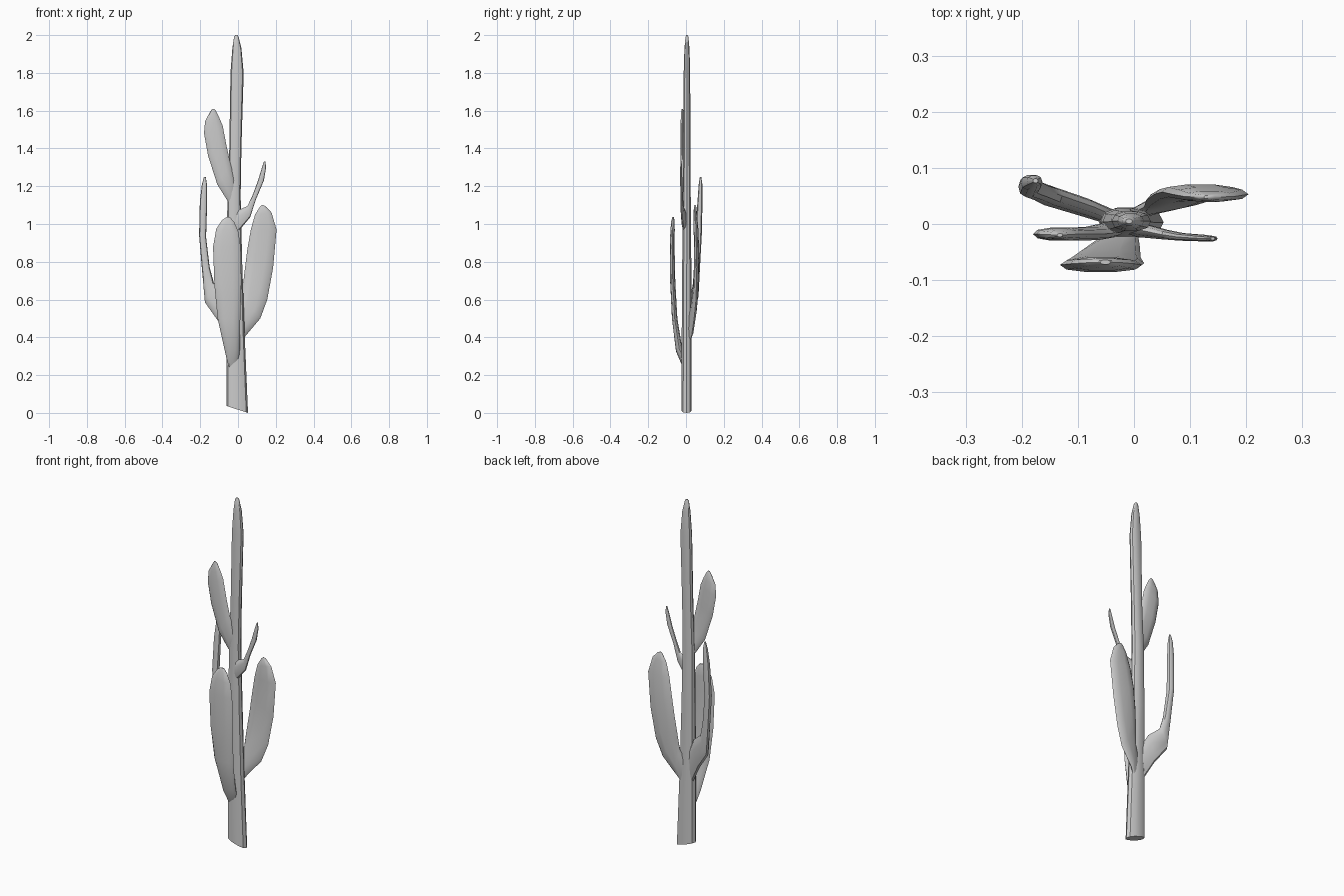
import bpy, bmesh, math

SIDES = 10


def loft(name, rings):
    """Skin squashed oval rings: (left x, left z, right x, right z, centre y, half depth)."""
    bm = bmesh.new()
    loops = []
    for xl, zl, xr, zr, y, d in rings:
        loop = []
        for i in range(SIDES):
            a = 2 * math.pi * i / SIDES
            c, s = math.cos(a), math.sin(a)
            t = 0.5 + 0.5 * math.copysign(abs(c) ** 0.85, c)
            dy = d * math.copysign(abs(s) ** 0.85, s)
            loop.append(bm.verts.new((xl + (xr - xl) * t, y + dy, zl + (zr - zl) * t)))
        loops.append(loop)
    for a, b in zip(loops, loops[1:]):
        for i in range(SIDES):
            j = (i + 1) % SIDES
            bm.faces.new((a[i], a[j], b[j], b[i]))
    bm.faces.new(loops[0][::-1])
    bm.faces.new(loops[-1])
    bmesh.ops.recalc_face_normals(bm, faces=bm.faces)
    mesh = bpy.data.meshes.new(name)
    bm.to_mesh(mesh)
    bm.free()
    ob = bpy.data.objects.new(name, mesh)
    bpy.context.collection.objects.link(ob)
    bpy.context.view_layer.objects.active = ob
    ob.select_set(True)
    bpy.ops.object.shade_smooth_by_angle(angle=math.radians(40))
    ob.select_set(False)
    return ob


# Tall central stem with a slanted cut base
loft("stem", [
    (-.062, .037, .053, 0, .003, .028),
    (-.062, .40, .036, .40, .003, .027),
    (-.060, .80, .022, .80, .004, .025),
    (-.056, 1.15, .014, 1.15, .004, .022),
    (-.046, 1.40, .018, 1.40, .004, .020),
    (-.040, 1.80, .030, 1.80, .005, .018),
    (-.030, 1.93, .018, 1.93, .005, .014),
    (-.021, 1.99, .003, 1.99, .005, .008),
    (-.015, 2.0, -.003, 2.0, .005, .004),
])

# Broad pad on the front
loft("front_pad", [
    (-.050, .24, .005, .28, -.010, .012),
    (-.068, .32, .010, .34, -.036, .018),
    (-.108, .50, .012, .50, -.060, .015),
    (-.125, .68, .018, .70, -.070, .014),
    (-.132, .88, .014, .88, -.073, .013),
    (-.115, .975, .002, .96, -.071, .012),
    (-.085, 1.02, -.020, 1.01, -.069, .009),
    (-.060, 1.037, -.042, 1.035, -.068, .004),
])

# Broad pad on the right
loft("right_pad", [
    (-.020, .48, .010, .36, .012, .012),
    (.018, .56, .042, .41, .030, .014),
    (.022, .64, .118, .50, .043, .015),
    (.036, .76, .155, .60, .053, .014),
    (.050, .87, .186, .77, .057, .014),
    (.068, .97, .204, .97, .053, .013),
    (.090, 1.05, .178, 1.06, .049, .010),
    (.115, 1.09, .145, 1.095, .048, .006),
    (.125, 1.10, .133, 1.10, .048, .003),
])

# Bent slim arm on the left
loft("left_arm", [
    (-.050, .38, -.030, .56, .012, .014),
    (-.108, .49, -.070, .64, .030, .016),
    (-.175, .585, -.128, .69, .050, .017),
    (-.190, .75, -.150, .77, .058, .016),
    (-.206, .94, -.169, .93, .066, .018),
    (-.202, 1.12, -.163, 1.12, .074, .014),
    (-.191, 1.21, -.164, 1.21, .077, .010),
    (-.180, 1.25, -.171, 1.25, .077, .004),
])

# Upper left pad
loft("upper_left_pad", [
    (-.040, 1.10, -.010, 1.20, 0, .012),
    (-.060, 1.13, -.022, 1.25, -.010, .014),
    (-.110, 1.21, -.040, 1.32, -.017, .012),
    (-.158, 1.36, -.062, 1.42, -.018, .012),
    (-.180, 1.48, -.081, 1.52, -.018, .012),
    (-.174, 1.545, -.100, 1.565, -.018, .010),
    (-.150, 1.59, -.118, 1.60, -.019, .007),
    (-.137, 1.61, -.127, 1.61, -.020, .003),
])

# Small curved shoot on the upper right
loft("upper_right_shoot", [
    (-.018, 1.06, -.012, .95, -.003, .014),
    (.006, 1.075, .010, .97, -.010, .014),
    (.050, 1.095, .064, 1.035, -.019, .009),
    (.076, 1.15, .095, 1.13, -.023, .007),
    (.104, 1.225, .137, 1.23, -.025, .006),
    (.124, 1.29, .149, 1.30, -.026, .005),
    (.137, 1.33, .144, 1.333, -.026, .003),
])
